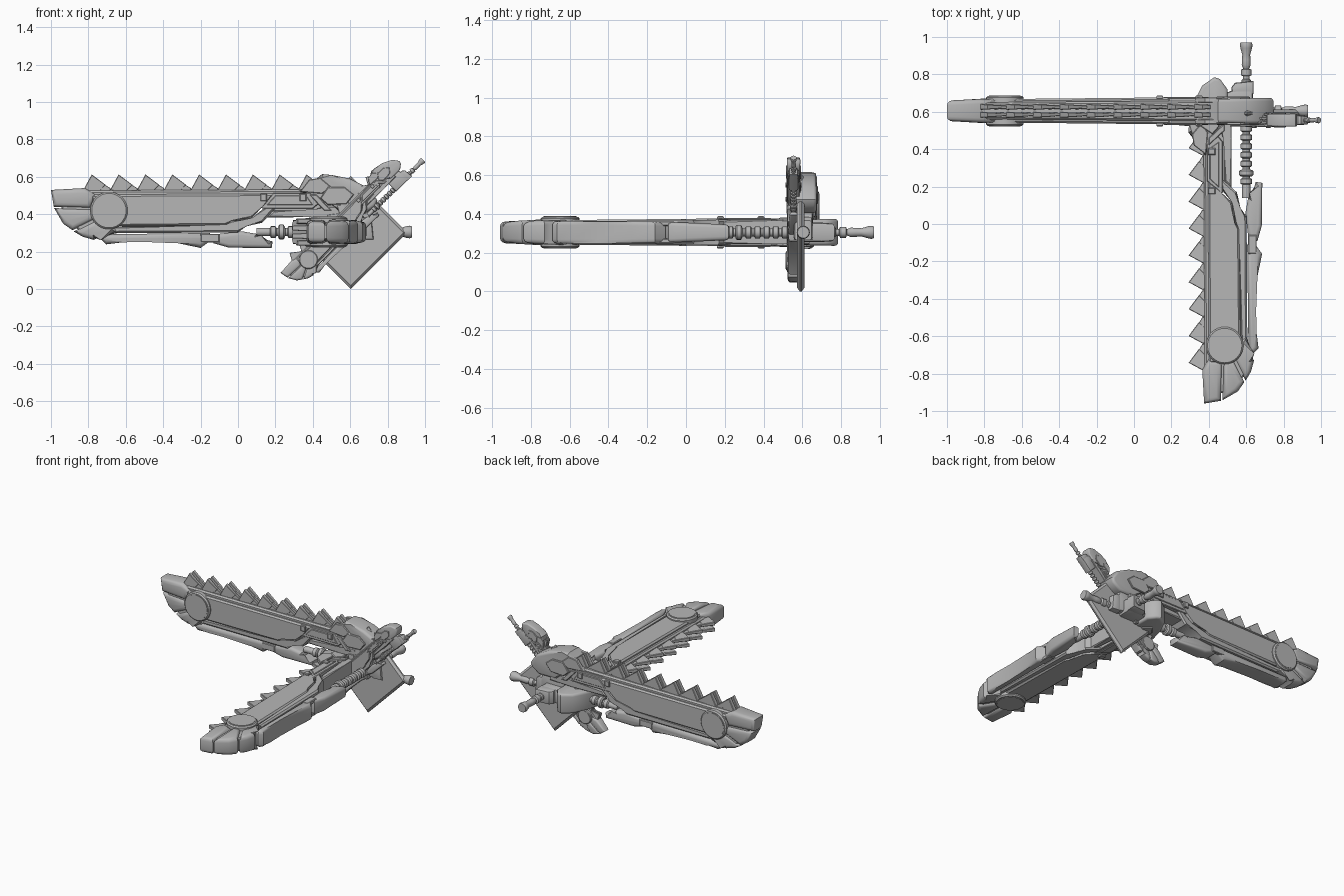
import bpy, bmesh, math
from mathutils import Matrix, Vector

if "Cube" in bpy.data.objects:
    bpy.data.objects.remove(bpy.data.objects["Cube"])

steel = bpy.data.materials.new("steel_grey")
steel.diffuse_color = (0.47, 0.47, 0.47, 1)
steel.use_nodes = True
steel.node_tree.nodes["Principled BSDF"].inputs["Base Color"].default_value = steel.diffuse_color

A = math.sqrt(0.5)


def frame(u, v, w, pos, s=1.0):
    """Placement: u = along the saw, v = tooth side, w = thickness."""
    m = Matrix((u, v, w)).transposed() * s
    m = m.to_4x4()
    m.translation = Vector(pos)
    return m


# Two full-size saws and one half-size saw crossing at the hub
PLACES = {
    "long_saw": frame((1, 0, 0), (0, 0, 1), (0, -1, 0), (0, 0.605, 0.305)),
    "cross_saw": frame((0, 1, 0), (-1, 0, 0), (0, 0, 1), (0.6, 0.04, 0.305)),
    "small_saw": frame((A, 0, A), (-A, 0, A), (0, -1, 0), (0.661, 0.555, 0.361), 0.5),
}


def place(name, bm, places=PLACES):
    bmesh.ops.recalc_face_normals(bm, faces=bm.faces)
    me = bpy.data.meshes.new(name)
    bm.to_mesh(me)
    bm.free()
    me.materials.append(steel)
    me.polygons.foreach_set("use_smooth", [True] * len(me.polygons))
    me.set_sharp_from_angle(angle=math.radians(35))
    for key, m in places.items():
        ob = bpy.data.objects.new(key + "_" + name, me)
        bpy.context.collection.objects.link(ob)
        ob.matrix_world = m


def add_prism(bm, pts, h0, h1=None, mid=0.0, bevel=0.0, seg=1):
    """Outline extruded both ways in w; half thickness goes from h0 to h1 along u."""
    h1 = h0 if h1 is None else h1
    a, b = min(p[0] for p in pts), max(p[0] for p in pts)
    half = [h0 + (h1 - h0) * (p[0] - a) / (b - a) for p in pts]
    lo = [bm.verts.new((x, y, mid - h)) for (x, y), h in zip(pts, half)]
    hi = [bm.verts.new((x, y, mid + h)) for (x, y), h in zip(pts, half)]
    faces = [bm.faces.new(lo[::-1]), bm.faces.new(hi)]
    rims = list({e for f in faces for e in f.edges})
    n = len(pts)
    for i in range(n):
        j = (i + 1) % n
        bm.faces.new((lo[i], lo[j], hi[j], hi[i]))
    if bevel:
        bmesh.ops.bevel(bm, geom=rims, offset=bevel, segments=seg, profile=0.5,
                        affect='EDGES', clamp_overlap=True)


def prism(name, pts, h0, h1=None, bevel=0.008, seg=1):
    bm = bmesh.new()
    add_prism(bm, pts, h0, h1, 0.0, bevel, seg)
    place(name, bm)


def add_lathe(bm, prof, n=16, v=0.0):
    """Profile of (u, radius) turned about the u axis."""
    rings = [[bm.verts.new((u, v + r * math.cos(2 * math.pi * k / n),
                            r * math.sin(2 * math.pi * k / n))) for k in range(n)]
             for u, r in prof]
    for p, q in zip(rings, rings[1:]):
        for k in range(n):
            bm.faces.new((p[k], p[(k + 1) % n], q[(k + 1) % n], q[k]))
    bm.faces.new(rings[0][::-1])
    bm.faces.new(rings[-1])


def side_plates(name, pts, w, t, bevel=0.004):
    """A raised panel repeated on both flat sides."""
    bm = bmesh.new()
    for s in (-1, 1):
        add_prism(bm, pts, t, None, s * w, bevel)
    place(name, bm)


# Nose made of three fanned plates with narrow seams
prism("nose_upper", [(-1, .225), (-.985, .135), (-.79, .128), (-.76, .2), (-.82, .235)],
      .055, .066, .025, 3)
prism("nose_middle", [(-.983, .128), (-.935, .045), (-.885, .01), (-.765, .07), (-.78, .122)],
      .055, .068, .025, 3)
prism("nose_lower", [(-.878, .003), (-.83, -.025), (-.77, -.042), (-.745, -.02), (-.64, -.005),
                     (-.67, .06), (-.76, .064)], .058, .066, .025, 3)
prism("nose_core", [(-.96, .2), (-.93, .07), (-.83, -.005), (-.7, .0), (-.7, .2)], .042, .055)

# Blade body, lower rail and chain track
prism("blade", [(-.79, .2), (.2, .205), (.13, .135), (.075, .075), (-.045, .07),
                (-.06, .037), (-.74, .03)], .062, .072, .01)
prism("lower_rail", [(-.68, .03), (-.06, .03), (-.04, .062), (.08, .066), (.16, .145),
                     (.21, .14), (.13, .05), (.04, .04), (0, -.002), (-.68, -.006)],
      .056, .066, .01)
prism("chain_track", [(-.83, .19), (-.83, .222), (.46, .228), (.46, .19)], .045, .055, .01)

# Wheel cap near the nose
bm = bmesh.new()
ring = [(-.69 + .1 * math.cos(i * math.pi / 16), .115 + .1 * math.sin(i * math.pi / 16))
        for i in range(32)]
add_prism(bm, ring, .08, None, 0, .008)
place("wheel_cap", bm)
side_plates("wheel_face", [(-.69 + (x + .69) * .84, .115 + (y - .115) * .84) for x, y in ring],
            .08, .003, 0)

# Saw teeth in two staggered rows
bm = bmesh.new()
for i in range(9):
    for s in (-1, 1):
        u = -.782 + i * .1435
        add_prism(bm, [(u - .045, .225), (u, .308), (u + .075, .252), (u + .03, .205)],
                  .016, .009, s * .021, .003)
        add_prism(bm, [(u + .03, .205), (u + .05, .265), (u + .1, .235), (u + .1, .205)],
                  .012, .008, s * .019, .002)
place("teeth", bm)

# Rounded underside guards and the clip between them
prism("long_guard", [(-.72, -.012), (-.73, -.04), (-.705, -.066), (-.62, -.055), (-.5, -.053),
                     (-.32, -.06), (-.2, -.085), (-.145, -.045), (-.15, -.005)],
      .058, .055, .022, 3)
prism("front_guard", [(-.15, -.015), (-.13, -.06), (-.05, -.083), (.18, -.086), (.185, -.05),
                      (.11, -.035), (.1, -.01), (.02, .004)], .055, .04, .02, 3)
side_plates("guard_clip", [(-.2, -.01), (-.2, -.055), (-.1, -.055), (-.1, -.01)], .045, .012)

# Truss linking blade and motor
prism("truss_lower", [(.15, .078), (.19, .115), (.42, .115), (.47, .14), (.6, .14), (.6, .08),
                      (.42, .08)], .06, .062)
prism("truss_core", [(.12, .1), (.2, .2), (.6, .2), (.6, .1)], .045, .045)
side_plates("truss_window_frame", [(.12, .135), (.19, .21), (.385, .21), (.43, .15), (.4, .125),
                                   (.13, .125)], .055, .014)
side_plates("truss_window", [(.155, .145), (.2, .195), (.365, .195), (.4, .145)], .068, .007, .003)
side_plates("truss_brace", [(.38, .2), (.42, .2), (.5, .115), (.46, .115)], .06, .012)

# Motor housing
prism("motor_fairing", [(.31, .215), (.37, .24), (.45, .31), (.5, .305), (.6, .285), (.7, .235),
                        (.745, .17), (.735, .14), (.68, .1), (.54, .1), (.47, .19)],
      .06, .07, .025, 3)
side_plates("motor_panel", [(.33, .215), (.38, .28), (.44, .29), (.5, .24), (.45, .205)],
            .058, .014)
side_plates("motor_hex", [(.44, .18), (.48, .24), (.57, .24), (.62, .2), (.58, .15), (.48, .145)],
            .066, .01)
prism("hub_block", [(.49, -.035), (.49, .11), (.66, .11), (.68, .06), (.68, -.035)],
      .05, .05, .015, 2)

# Small bolts along the top of the blade sides
for k, u in enumerate((.12, .33)):
    side_plates("rail_clamp_%d" % k, [(u, .165), (u, .205), (u + .035, .205), (u + .035, .165)],
                .073, .01)

# Beaded grip, collar, rear block and flared pommel
bm = bmesh.new()
prof = [(.1, .022), (.165, .022)]
for i in range(7):
    u = .17 + i * .047
    prof += [(u, .021), (u + .006, .031), (u + .03, .031), (u + .036, .021)]
add_lathe(bm, prof + [(.52, .021)])
add_lathe(bm, [(.215, .03), (.222, .039), (.243, .039), (.25, .03)])
place("grip", bm)

prism("rear_block", [(.655, -.04), (.655, .075), (.69, .08), (.715, .06), (.725, -.04)],
      .05, .045, .012, 2)
bm = bmesh.new()
add_lathe(bm, [(.7, .025), (.73, .025), (.735, .018), (.75, .018), (.755, .028), (.785, .028),
               (.79, .016), (.8, .02), (.81, .024), (.84, .023), (.865, .021), (.9, .031),
               (.918, .034), (.93, .03)])
place("pommel", bm)

# Square guard plate set on its corner behind the small saw
bm = bmesh.new()
r = .302
add_prism(bm, [(r, 0), (0, r), (-r, 0), (0, -r)], .019, None, 0, .014)
place("plate", bm, {"guard": frame((1, 0, 0), (0, 0, 1), (0, -1, 0), (.603, .592, .302))})
